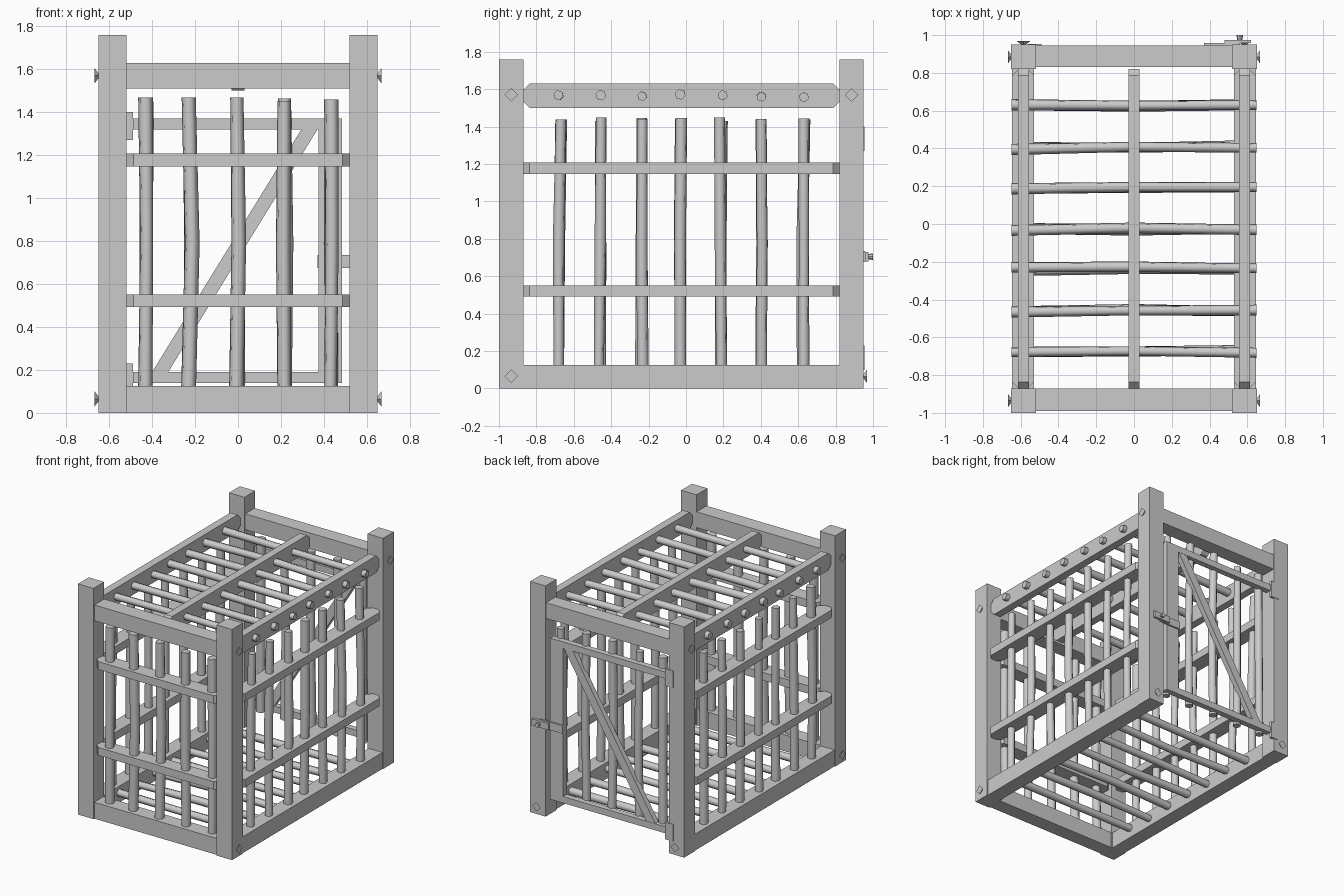
import bpy, bmesh, math, random
from mathutils import Vector, Matrix

random.seed(4)
cube = bpy.data.objects.get("Cube")
if cube:
    bpy.data.objects.remove(cube, do_unlink=True)

grey = bpy.data.materials.new("plain grey")
grey.use_nodes = True
grey.diffuse_color = (0.6, 0.6, 0.6, 1)
grey.node_tree.nodes["Principled BSDF"].inputs["Base Color"].default_value = (0.6, 0.6, 0.6, 1)


def finish(name, bm, smooth=False):
    bmesh.ops.recalc_face_normals(bm, faces=bm.faces)
    for f in bm.faces:
        f.smooth = smooth
    mesh = bpy.data.meshes.new(name)
    bm.to_mesh(mesh)
    bm.free()
    if smooth:
        mesh.set_sharp_from_angle(angle=math.radians(70))
    mesh.materials.append(grey)
    obj = bpy.data.objects.new(name, mesh)
    bpy.context.collection.objects.link(obj)
    return obj


def box(name, x, y, z):
    """Box from (min, max) spans."""
    bm = bmesh.new()
    bmesh.ops.create_cube(bm, size=1)
    for v in bm.verts:
        v.co = [s[0] + (c + 0.5) * (s[1] - s[0]) for s, c in zip((x, y, z), v.co)]
    return finish(name, bm)


def rail(name, x, y, z, along, across, cut=0.033):
    """Box whose ends along one axis are chamfered on both sides of another."""
    spans = (x, y, z)
    a, b = spans[along], spans[across]
    flat = 3 - along - across
    outline = [(a[0] + cut, b[0]), (a[1] - cut, b[0]), (a[1], b[0] + cut), (a[1], b[1] - cut),
               (a[1] - cut, b[1]), (a[0] + cut, b[1]), (a[0], b[1] - cut), (a[0], b[0] + cut)]
    bm = bmesh.new()
    loops = []
    for level in spans[flat]:
        loop = []
        for p, q in outline:
            co = Vector()
            co[along], co[across], co[flat] = p, q, level
            loop.append(bm.verts.new(co))
        loops.append(loop)
        bm.faces.new(loop)
    for i in range(8):
        j = (i + 1) % 8
        bm.faces.new((loops[0][i], loops[0][j], loops[1][j], loops[1][i]))
    return finish(name, bm)


def pole(name, start, end, radius, wobble=0.008):
    """Rough six-sided pole with a slight bend in the middle."""
    start, end = Vector(start), Vector(end)
    axis = (end - start).normalized()
    u = axis.orthogonal().normalized()
    w = axis.cross(u)
    bm = bmesh.new()
    rings = []
    for t in (0, 0.5, 1):
        drift = u * random.uniform(-wobble, wobble) + w * random.uniform(-wobble, wobble)
        r = radius * random.uniform(0.88, 1.06)
        ring = []
        for k in range(6):
            ang = math.tau * k / 6
            ring.append(bm.verts.new(start.lerp(end, t) + drift + (u * math.cos(ang) + w * math.sin(ang)) * r))
        rings.append(ring)
    bm.faces.new(rings[0])
    bm.faces.new(rings[2])
    for low, high in zip(rings, rings[1:]):
        for k in range(6):
            n = (k + 1) % 6
            bm.faces.new((low[k], low[n], high[n], high[k]))
    return finish(name, bm, True)


def stud(name, base, direction, radius=0.036, sides=4, inner=0.006, depth=0.022):
    """Flared stud, wide end outwards."""
    bm = bmesh.new()
    bmesh.ops.create_cone(bm, cap_ends=True, segments=sides, radius1=inner, radius2=radius, depth=depth)
    direction = Vector(direction)
    turn = direction.to_track_quat('Z', 'Y').to_matrix().to_4x4()
    place = Matrix.Translation(Vector(base) + direction * (depth / 2 - 0.004))
    bm.transform(place @ turn)
    return finish(name, bm)


FRONT, BACK = (-1.0, -0.87), (0.82, 0.95)
INNER = (-0.87, 0.82)
bar_y = [-0.675, -0.46, -0.235, -0.03, 0.19, 0.405, 0.63]
bar_x = [-0.43, -0.22, 0.0, 0.22, 0.43]

# Posts, side beams, side rails, studs and side poles, on both sides
for s, side in ((1, "left"), (-1, "right")):
    def span(a, b):
        return tuple(sorted((s * a, s * b)))
    for where, depth in (("front", FRONT), ("back", BACK)):
        box(f"{where}_{side}_post", span(0.52, 0.65), depth, (0, 1.76))
        stud(f"{where}_{side}_upper_stud", (s * 0.65, sum(depth) / 2, 1.57), (s, 0, 0))
    stud(f"front_{side}_lower_stud", (s * 0.65, -0.935, 0.065), (s, 0, 0))
    stud(f"back_{side}_lower_stud", (s * 0.585, 0.95, 0.065), (0, 1, 0))
    box(f"{side}_floor_beam", span(0.53, 0.645), INNER, (0, 0.125))
    rail(f"{side}_roof_rail", span(0.555, 0.615), INNER, (1.5, 1.63), 1, 2)
    for level, z in (("lower", 0.522), ("upper", 1.177)):
        rail(f"{side}_{level}_rail", span(0.53, 0.645), INNER, (z - 0.03, z + 0.03), 1, 0)
    for y in bar_y:
        pole(f"{side}_wall_pole", (s * 0.587, y, 0.11), (s * 0.587, y, random.uniform(1.43, 1.465)), 0.031)

# Cross beams at the ends and the middle roof rail
box("front_floor_beam", (-0.52, 0.52), (-0.99, -0.875), (0, 0.125))
box("front_roof_beam", (-0.52, 0.52), (-0.99, -0.87), (1.51, 1.63))
box("back_roof_beam", (-0.52, 0.52), (0.83, 0.945), (1.51, 1.63))
rail("middle_roof_rail", (-0.03, 0.03), INNER, (1.5, 1.63), 1, 2)

# Front rails and the front and door poles
for level, z in (("lower", 0.522), ("upper", 1.177)):
    rail(f"front_{level}_rail", (-0.52, 0.52), (-0.99, -0.875), (z - 0.03, z + 0.03), 0, 1)
for x in bar_x:
    pole("front_pole", (x, -0.933, 0.11), (x, -0.933, random.uniform(1.45, 1.47)), 0.034)
    pole("door_pole", (x, 0.885, 0.125), (x, 0.885, random.uniform(1.44, 1.47)), 0.032)

# Roof and floor poles
for y in bar_y:
    pole("roof_pole", (-0.648, y, 1.567), (0.648, y, 1.567), 0.029)
    pole("floor_pole", (-0.56, y, 0.068), (0.56, y, 0.068), 0.029)

# Door frame with one upright and a diagonal brace
DOOR = (0.9, 0.945)
box("door_top_plank", (-0.49, 0.485), DOOR, (1.32, 1.37))
box("door_bottom_plank", (-0.49, 0.485), DOOR, (0.14, 0.19))
box("door_upright", (0.375, 0.485), DOOR, (0.19, 1.32))
bm = bmesh.new()
brace = [[bm.verts.new((x, y, z)) for x, z in ((-0.4, 0.19), (-0.325, 0.19), (0.37, 1.32), (0.295, 1.32))]
         for y in (0.902, 0.943)]
for loop in brace:
    bm.faces.new(loop)
for i in range(4):
    j = (i + 1) % 4
    bm.faces.new((brace[0][i], brace[0][j], brace[1][j], brace[1][i]))
finish("door_brace", bm)

# Hinges
for z in (0.165, 1.335):
    box("hinge_plate", (-0.56, -0.49), (0.935, 0.954), (z - 0.065, z + 0.065))

# Latch: strap, turning bar and knob
box("latch_strap", (0.37, 0.56), (0.945, 0.958), (0.675, 0.735))
box("latch_bar", (0.48, 0.62), (0.957, 0.975), (0.68, 0.73))
stud("latch_knob", (0.56, 0.97, 0.705), (0, 1, 0), 0.018, 8, 0.012, 0.034)
